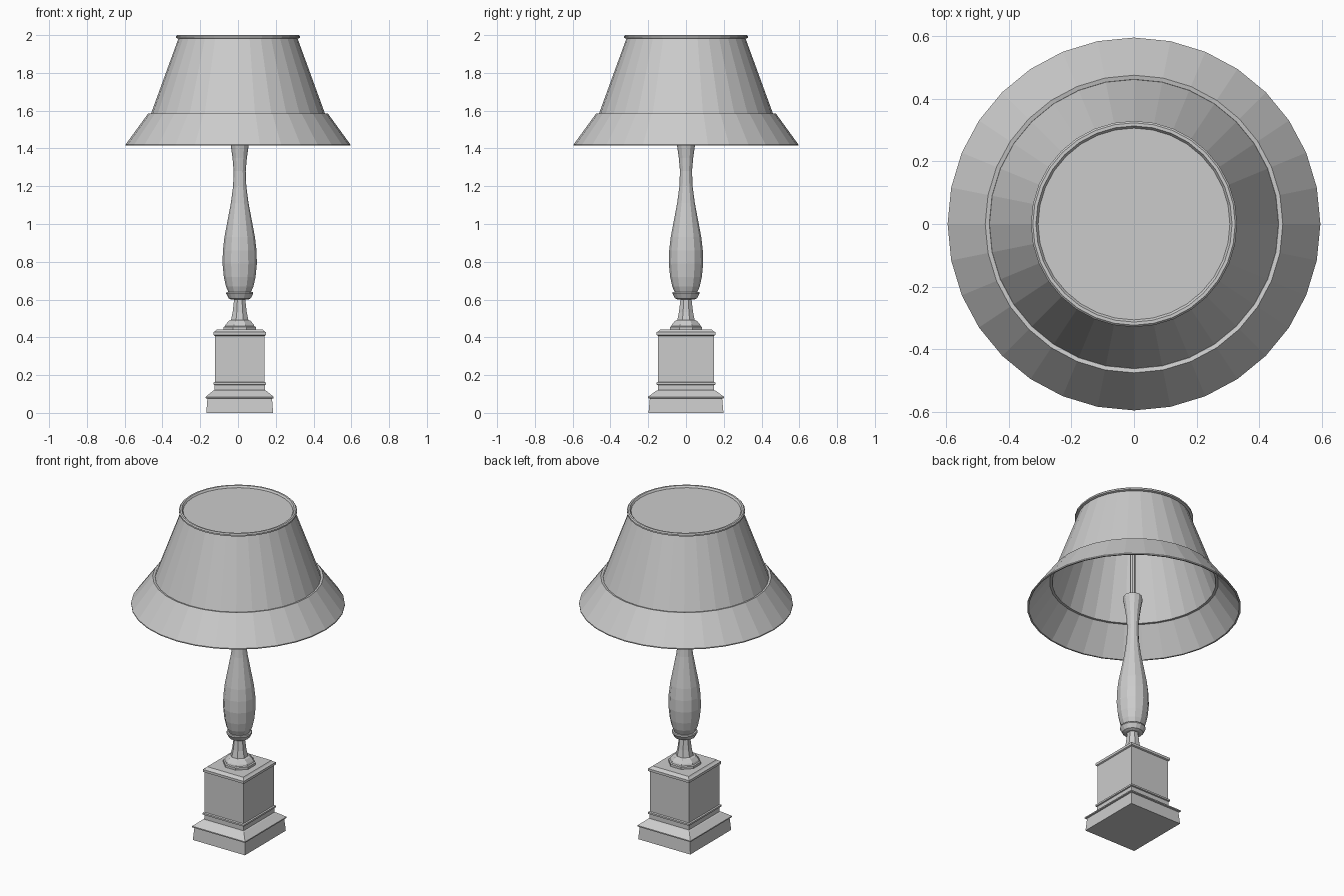
import bpy, bmesh
from math import cos, sin, pi

STAND_X = 0.009  # the stand sits very slightly off the shade axis


def lathe(name, profile, sides, x=0.0, sx=1.0, sy=1.0, turn=0.0, closed=False):
    """Stack rings of (radius, z); cap the ends, or close the profile into a shell."""
    bm = bmesh.new()
    rings = []
    for r, z in profile:
        rings.append([bm.verts.new((x + sx * r * cos(turn + 2 * pi * i / sides),
                                    sy * r * sin(turn + 2 * pi * i / sides), z))
                      for i in range(sides)])
    pairs = list(zip(rings, rings[1:]))
    if closed:
        pairs.append((rings[-1], rings[0]))
    else:
        bm.faces.new(rings[0][::-1])
        bm.faces.new(rings[-1])
    for a, b in pairs:
        for i in range(sides):
            j = (i + 1) % sides
            bm.faces.new((a[i], a[j], b[j], b[i]))
    bmesh.ops.recalc_face_normals(bm, faces=bm.faces)
    mesh = bpy.data.meshes.new(name)
    bm.to_mesh(mesh)
    bm.free()
    obj = bpy.data.objects.new(name, mesh)
    bpy.context.collection.objects.link(obj)
    return obj


# Rectangular pedestal: four-sided stack of mouldings, half-widths along x
S = 2 ** 0.5
lathe("pedestal", [(0.177, 0), (0.171, 0.076), (0.18, 0.078), (0.18, 0.085),
                   (0.141, 0.117), (0.133, 0.12), (0.133, 0.148), (0.140, 0.15),
                   (0.140, 0.160), (0.132, 0.163), (0.132, 0.408), (0.139, 0.412),
                   (0.139, 0.427), (0.128, 0.434), (0.122, 0.441)],
      4, STAND_X, S, S * 1.12, pi / 4)

# Octagonal foot and stem
A = 1 / cos(pi / 8)
lathe("stem", [(0.085, 0.438), (0.085, 0.455), (0.078, 0.459), (0.074, 0.468),
               (0.058, 0.487), (0.046, 0.492), (0.037, 0.535), (0.029, 0.605)],
      8, STAND_X, A, A, pi / 8)

# Collar under the vase
lathe("collar", [(0.045, 0.60), (0.058, 0.606), (0.072, 0.632), (0.070, 0.640),
                 (0.054, 0.640)], 16, STAND_X)

# Vase-shaped body
lathe("vase_body", [(0.058, 0.635), (0.073, 0.67), (0.084, 0.72), (0.091, 0.79),
                    (0.089, 0.86), (0.081, 0.93), (0.064, 1.02), (0.047, 1.11),
                    (0.035, 1.20), (0.032, 1.28), (0.038, 1.35), (0.048, 1.42),
                    (0.056, 1.46), (0.051, 1.48), (0.02, 1.485)], 12, STAND_X)

# Rod carrying the shade
lathe("rod", [(0.016, 1.47), (0.016, 1.985)], 8, STAND_X)

# Shade: tapered upper part and flared skirt, both thin shells
lathe("shade_upper", [(0.464, 1.575), (0.314, 1.986), (0.306, 1.986), (0.456, 1.575)],
      32, closed=True)
lathe("shade_skirt", [(0.595, 1.415), (0.595, 1.421), (0.475, 1.586), (0.462, 1.583),
                      (0.456, 1.575), (0.470, 1.575), (0.586, 1.415)], 32, closed=True)

# Top rim and closing disc
lathe("shade_rim", [(0.318, 1.982), (0.329, 1.985), (0.329, 1.994), (0.323, 2.0),
                    (0.313, 2.0), (0.306, 1.99), (0.306, 1.982)], 32, closed=True)
lathe("shade_top", [(0.308, 1.982), (0.308, 1.989)], 32)
